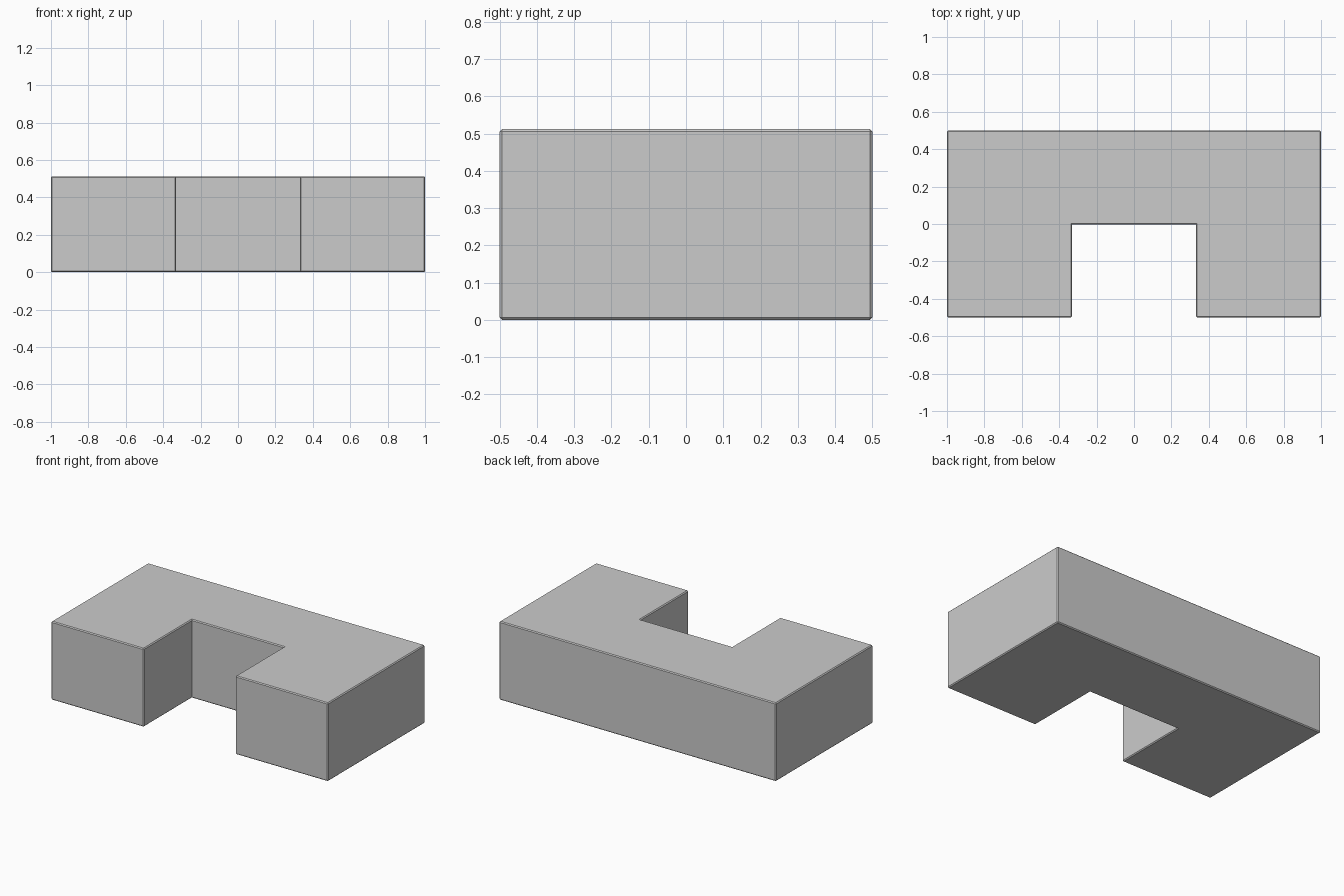
import bpy, bmesh
from mathutils import Vector

if "Cube" in bpy.data.objects:
    bpy.data.objects.remove(bpy.data.objects["Cube"])

HEIGHT = 0.512
BEVEL = 0.006

# U-shaped outline, notch open to the front
half = [(0.331, -0.002), (0.331, -0.5), (1, -0.5), (1, 0.5)]
outline = half + [(-x, y) for x, y in reversed(half)]

# Extrude the outline upwards
bm = bmesh.new()
base = bm.faces.new([bm.verts.new((x, y, 0)) for x, y in outline])
top = bmesh.ops.extrude_face_region(bm, geom=[base])
verts = [g for g in top["geom"] if isinstance(g, bmesh.types.BMVert)]
bmesh.ops.translate(bm, verts=verts, vec=Vector((0, 0, HEIGHT)))
bmesh.ops.recalc_face_normals(bm, faces=bm.faces)

# Fine chamfer on all outward edges
bm.normal_update()
edges = [e for e in bm.edges if e.is_convex]
bmesh.ops.bevel(bm, geom=edges, offset=BEVEL, segments=1, profile=0.5, affect='EDGES')

mesh = bpy.data.meshes.new("u_block")
bm.to_mesh(mesh)
bm.free()
block = bpy.data.objects.new("u_block", mesh)
bpy.context.collection.objects.link(block)
